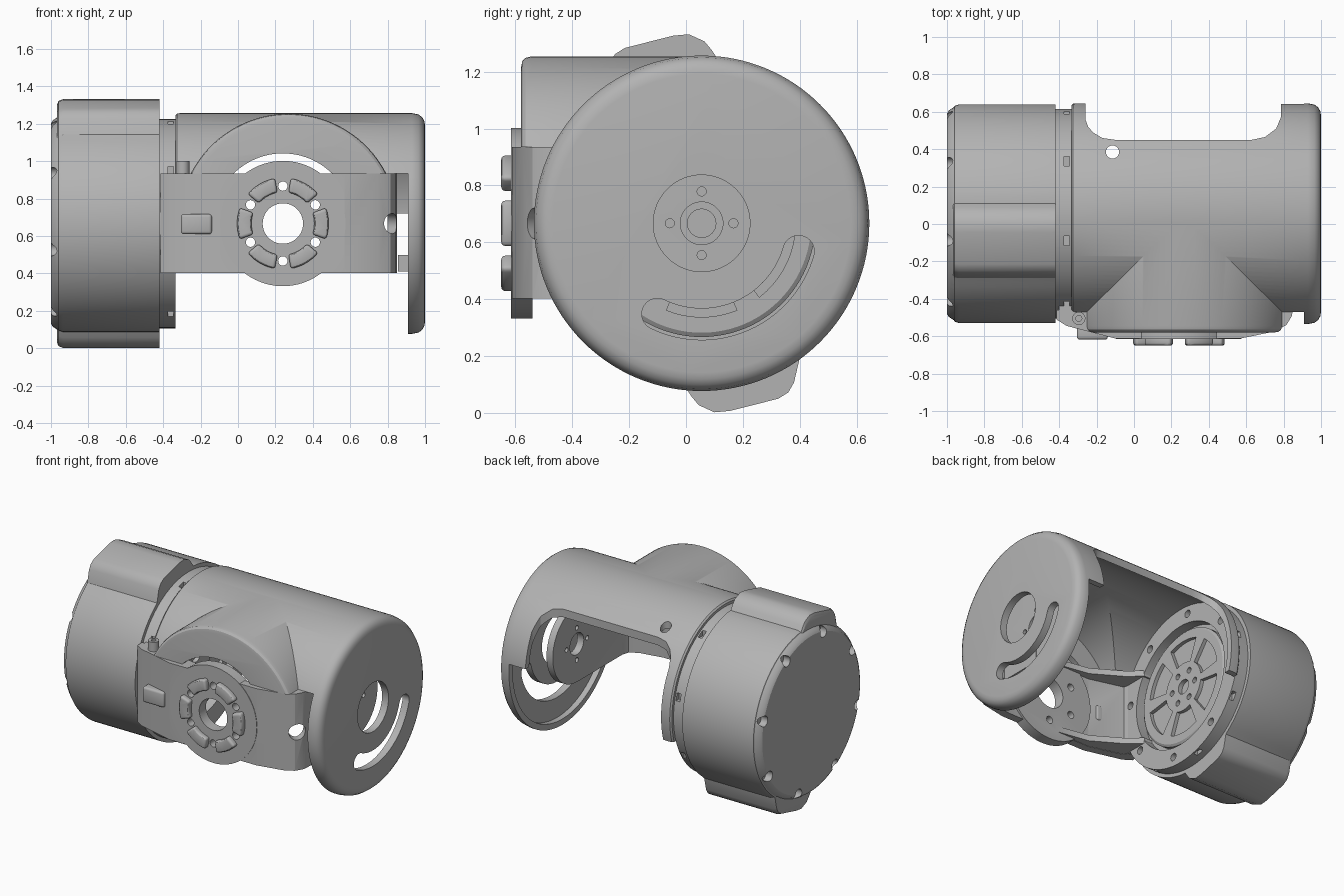
import bpy, bmesh
from math import sin, cos, radians, pi

if "Cube" in bpy.data.objects:
    bpy.data.objects.remove(bpy.data.objects["Cube"])

grey = bpy.data.materials.new("machined_grey")
grey.use_nodes = True
COLOR = (0.45, 0.45, 0.45, 1)
grey.diffuse_color = COLOR
grey.node_tree.nodes["Principled BSDF"].inputs["Base Color"].default_value = COLOR

AXIS = (0.055, 0.667)      # main axis, as (y, z)
HUB = (0.24, 0.667)        # centre of the front plate, as (x, z)
PLACE = {"X": lambda u, v, w: (w, u, v),
         "Y": lambda u, v, w: (u, w, v),
         "Z": lambda u, v, w: (u, v, w)}


def loft(name, axis, sections):
    """Capped solid through (outline, position) sections along an axis."""
    bm = bmesh.new()
    rings = [[bm.verts.new(PLACE[axis](u, v, w)) for u, v in pts] for pts, w in sections]
    for a, b in zip(rings, rings[1:]):
        for i in range(len(a)):
            j = (i + 1) % len(a)
            bm.faces.new((a[i], a[j], b[j], b[i]))
    bm.faces.new(rings[0])
    bm.faces.new(rings[-1])
    bmesh.ops.recalc_face_normals(bm, faces=bm.faces)
    mesh = bpy.data.meshes.new(name)
    bm.to_mesh(mesh)
    bm.free()
    mesh.materials.append(grey)
    obj = bpy.data.objects.new(name, mesh)
    bpy.context.collection.objects.link(obj)
    return obj


def prism(name, axis, pts, a, b):
    return loft(name, axis, [(pts, a), (pts, b)])


def polar(c, r, deg):
    return c[0] + r * cos(radians(deg)), c[1] + r * sin(radians(deg))


def circle(c, r, n=96):
    return [polar(c, r, 360 * i / n) for i in range(n)]


def turned(name, axis, c, profile, n=96):
    return loft(name, axis, [(circle(c, r, n), w) for w, r in profile])


def cyl(axis, c, r, a, b, n=32, name="cutter"):
    return turned(name, axis, c, [(a, r), (b, r)], n)


def box(x0, x1, y0, y1, z0, z1, name="cutter"):
    return prism(name, "Z", [(x0, y0), (x1, y0), (x1, y1), (x0, y1)], z0, z1)


def sector(c, r0, r1, a0, a1, n=8):
    steps = [a0 + (a1 - a0) * i / n for i in range(n + 1)]
    return [polar(c, r1, a) for a in steps] + [polar(c, r0, a) for a in reversed(steps)]


def apply(obj, kind, **settings):
    mod = obj.modifiers.new(kind.lower(), kind)
    for key, value in settings.items():
        setattr(mod, key, value)
    bpy.context.view_layer.objects.active = obj
    bpy.ops.object.modifier_apply(modifier=mod.name)


def combine(obj, operation, others):
    for other in others:
        apply(obj, "BOOLEAN", operation=operation, solver="EXACT", object=other)
        bpy.data.objects.remove(other)


def cut(obj, *others):
    combine(obj, "DIFFERENCE", others)


def join(obj, *others):
    combine(obj, "UNION", others)


# Motor housing: round body with two opposite lobes
lobe = [(-.055, -.58), (-.035, -.61), (-.01, -.64), (.045, -.665), (.1, -.66),
        (.27, -.617), (.305, -.595), (.325, -.56), (.345, -.475)]
outline = []
for s in (1, -1):
    outline += [(AXIS[0] + s * u, AXIS[1] + s * v) for u, v in lobe]
    outline += [polar(AXIS, .585, (0 if s > 0 else 180) + a) for a in range(-51, 83, 3)]


def shrink(k):
    return [(AXIS[0] + (u - AXIS[0]) * k, AXIS[1] + (v - AXIS[1]) * k) for u, v in outline]


housing = loft("motor_housing", "X", [(shrink(.955), -.968), (shrink(.985), -.96),
                                      (outline, -.935), (outline, -.42)])
join(housing, turned("end_cover", "X", AXIS, [(-1, .535), (-.99, .552), (-.955, .575), (-.9, .578)]))
cut(housing, *[cyl("X", polar(AXIS, .53, 15 + 45 * k), .036, -1.1, -.95, 24) for k in range(8)])

# Mounting ring with screw holes and side notches
ring = cyl("X", AXIS, .56, -.43, -.335, 96, "mounting_ring")
cut(ring, cyl("X", AXIS, .43, -.405, -.2, 96))
for k in range(8):
    cut(ring, cyl("X", polar(AXIS, .495, 37 + 45 * k), .026, -.38, -.2, 20))
    y, z = polar(AXIS, .56, 15 + 45 * k)
    cut(ring, box(-.375, -.345, y - .025, y + .025, z - .025, z + .025))

# Rotor with six pockets and a bolt circle
rotor = turned("rotor", "X", AXIS, [(-.42, .4), (-.37, .4), (-.36, .385)])
for k in range(6):
    cut(rotor, prism("cutter", "X", sector(AXIS, .17, .33, 60 * k + 8, 60 * k + 52), -.385, -.2),
        cyl("X", polar(AXIS, .11, 60 * k), .02, -.39, -.2, 16))
cut(rotor, cyl("X", AXIS, .05, -.39, -.2))

# Outer shell: tube with disc end, crossed by a round front boss
shell = turned("outer_shell", "X", AXIS, [(-.335, .578), (-.325, .588), (-.31, .59), (.93, .59), (.965, .583),
                                          (.985, .568), (.996, .548), (1, .525)], 128)
BOSS = (.27, AXIS[1])
join(shell, turned("boss", "Y", BOSS, [(-.58, .55), (-.576, .57), (-.565, .582), (-.545, .587), (.05, .587)], 128))
cut(shell,
    cyl("X", AXIS, .55, -.6, .95, 128),
    cyl("Y", BOSS, .545, -.54, .04, 128),
    cyl("Y", HUB, .375, -.8, -.3, 96),
    box(-.6, .91, -.9, .45, -.2, .935),
    box(-.6, .2, .44, .9, -.2, .5),
    box(.2, .91, .44, .9, -.2, .72))
back_opening = [(-.26, 1), (-.26, .56), (-.245, .52), (-.22, .49), (-.17, .46), (-.1, .45),
                (.63, .45), (.7, .465), (.76, .51), (.785, .57), (.785, 1)]
slot = sector(AXIS, .3, .41, 244, 344, 32)
cut(shell,
    prism("cutter", "Z", back_opening, -.3, 1.4),
    cyl("Z", (-.115, .385), .035, 1, 1.4),
    cyl("X", AXIS, .17, .8, 1.2, 64),
    prism("cutter", "X", slot, .8, 1.2),
    *[cyl("X", polar(AXIS, .355, a), .0549, .8, 1.2) for a in (244, 344)])

# Bracket: bent plate from the ring around the front to the far disc
path = [(-.415, -.46), (-.415, -.51), (-.36, -.545), (-.1, -.612), (.57, -.612), (.75, -.575),
        (.815, -.54), (.845, -.49), (.85, -.44), (.85, .055), (.8, .055), (.8, -.44),
        (.785, -.49), (.73, -.525), (.56, -.555), (-.09, -.555), (-.33, -.49), (-.335, -.46)]
bracket = prism("bracket", "Z", path, .402, .935)
join(bracket, cyl("Y", HUB, .335, -.615, -.54, 96), cyl("X", AXIS, .264, .801, .849, 96))
rib = [(-.4, -.3), (-.4, -.5), (-.1, -.59), (.3, -.59), (.2, -.545), (-.05, -.5), (-.25, -.38), (-.3375, -.3)]
join(bracket, prism("rib", "Z", rib, .404, .445), prism("rib", "Z", rib, .893, .933))
cut(bracket, cyl("Y", HUB, .108, -.8, -.3, 64), cyl("X", AXIS, .075, .6, 1, 48))
cut(bracket, *[cyl("Y", polar(HUB, .2, a), .025, -.8, -.3, 20) for a in (30, 90, 150, 210, 270, 330)])
cut(bracket, *[cyl("X", polar(AXIS, .112, a), .016, .6, 1, 16) for a in (0, 90, 180, 270)])
cable_hole = cyl("Z", (0, 0), .055, -.2, .2)
cable_hole.rotation_euler = (pi / 2, 0, pi / 4)
cable_hole.location = (.82, -.52, AXIS[1])
bpy.context.view_layer.update()
cut(bracket, cable_hole)

# Raised pads around the hub
for k in range(6):
    pad = prism("hub_pad", "Y", sector(HUB, .168, .245, 60 * k - 20, 60 * k + 20), -.65, -.6)
    apply(pad, "BEVEL", width=.014, segments=3, limit_method="ANGLE", angle_limit=radians(50))

# Small latch block, travel stop and screw eye
latch = box(-.305, -.14, -.618, -.53, .61, .717, "latch_block")
apply(latch, "BEVEL", width=.015, segments=3, limit_method="ANGLE")
box(.855, .952, -.34, -.25, .41, .5, "travel_stop")
eye = cyl("Z", (-.295, -.505), .035, .935, 1.0, 32, "screw_eye")
cut(eye, cyl("Z", (-.295, -.505), .016, .95, 1.2, 20))

# Smooth shading with sharp edges kept
bpy.ops.object.select_all(action="DESELECT")
for obj in bpy.context.collection.objects:
    if obj.type == "MESH" and grey.name in obj.data.materials:
        obj.select_set(True)
        bpy.context.view_layer.objects.active = obj
bpy.ops.object.shade_smooth_by_angle(angle=radians(30))
